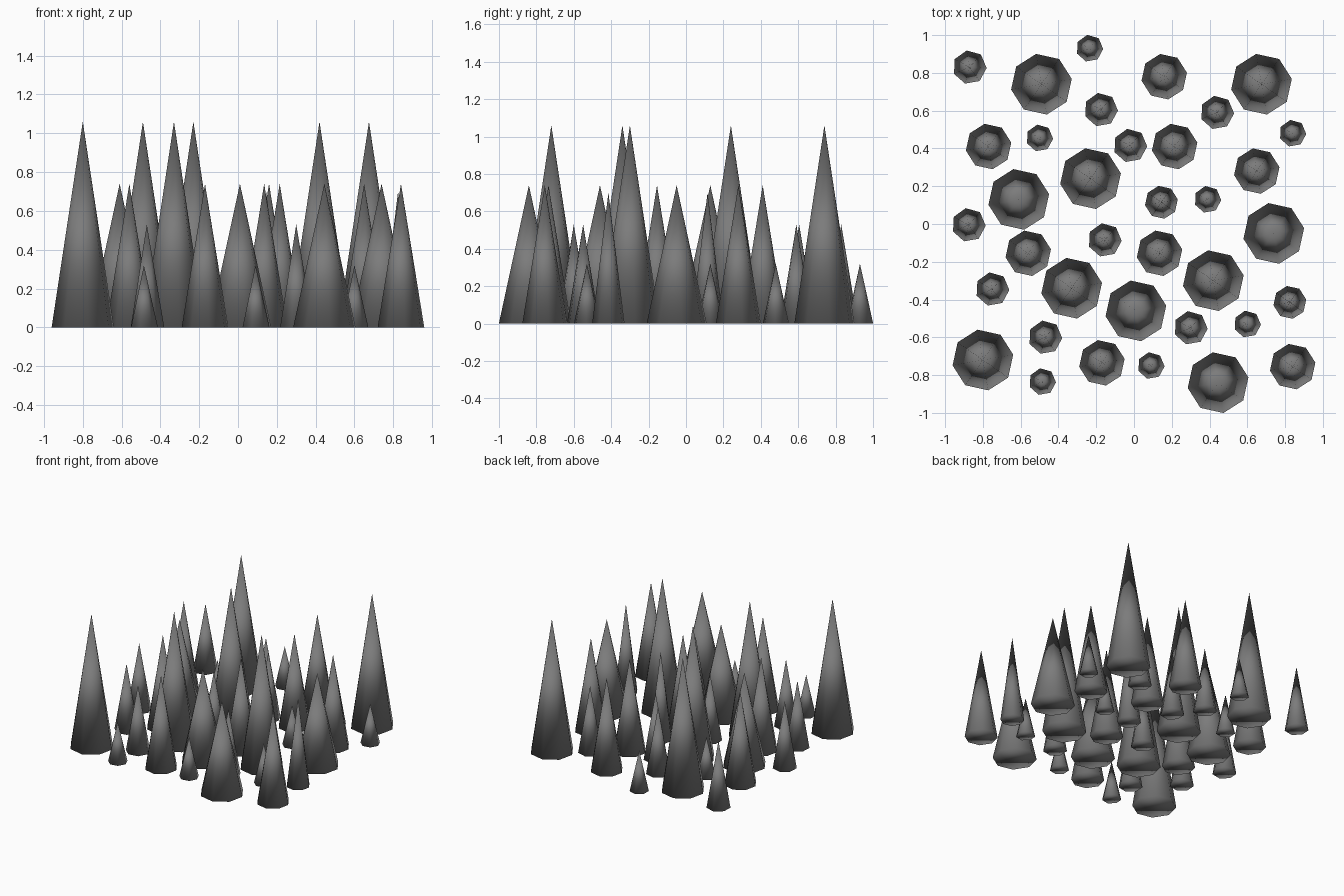
import bpy, bmesh, math
from mathutils import Matrix

if "Cube" in bpy.data.objects:
    bpy.data.objects.remove(bpy.data.objects["Cube"])

# single dark grey stone colour
stone = bpy.data.materials.new("dark_grey_stone")
stone.diffuse_color = (0.2, 0.2, 0.2, 1)
stone.use_nodes = True
stone.node_tree.nodes["Principled BSDF"].inputs["Base Color"].default_value = stone.diffuse_color

# spike kinds: name -> (radius, height, sides, positions)
KINDS = {
    "tall_spike": (0.163, 1.06, 8, [
        (-0.49, 0.74), (0.675, 0.74), (-0.23, 0.24), (-0.33, -0.34),
        (0.42, -0.30), (-0.80, -0.72)]),
    "broad_spike": (0.163, 0.74, 8, [
        (-0.61, 0.13), (0.74, -0.05), (0.01, -0.46), (0.445, -0.84)]),
    "medium_spike": (0.122, 0.74, 8, [
        (0.16, 0.78), (-0.77, 0.41), (0.215, 0.41), (0.65, 0.28),
        (-0.56, -0.155), (0.135, -0.155), (-0.17, -0.735), (0.84, -0.755)]),
    "slim_spike": (0.088, 0.70, 8, [
        (0.145, 0.115), (0.825, -0.415)]),
    "small_spike": (0.09, 0.53, 7, [
        (-0.87, 0.83), (-0.175, 0.605), (0.44, 0.59), (-0.02, 0.415),
        (-0.875, -0.005), (-0.155, -0.085), (-0.75, -0.345),
        (-0.47, -0.60), (0.30, -0.55)]),
    "tiny_spike": (0.072, 0.32, 7, [
        (-0.235, 0.93), (-0.5, 0.455), (0.84, 0.48), (0.39, 0.13),
        (-0.485, -0.835), (0.09, -0.75), (0.60, -0.53)]),
}


def spike_mesh(name, radius, height, sides):
    """Closed smooth cone standing on z = 0."""
    bm = bmesh.new()
    place = Matrix.Translation((0, 0, height / 2)) @ Matrix.Rotation(math.radians(10), 4, 'Z')
    bmesh.ops.create_cone(bm, cap_ends=True, segments=sides, radius1=radius,
                          radius2=0, depth=height, matrix=place)
    bmesh.ops.remove_doubles(bm, verts=bm.verts, dist=1e-5)
    bmesh.ops.recalc_face_normals(bm, faces=bm.faces)
    for f in bm.faces:
        f.smooth = True
    me = bpy.data.meshes.new(name)
    bm.to_mesh(me)
    bm.free()
    me.materials.append(stone)
    return me


# scatter every kind at its positions
for name, (radius, height, sides, spots) in KINDS.items():
    me = spike_mesh(name, radius, height, sides)
    for i, (x, y) in enumerate(spots, 1):
        ob = bpy.data.objects.new(f"{name}_{i}", me)
        ob.location = (x, y, 0)
        bpy.context.collection.objects.link(ob)
